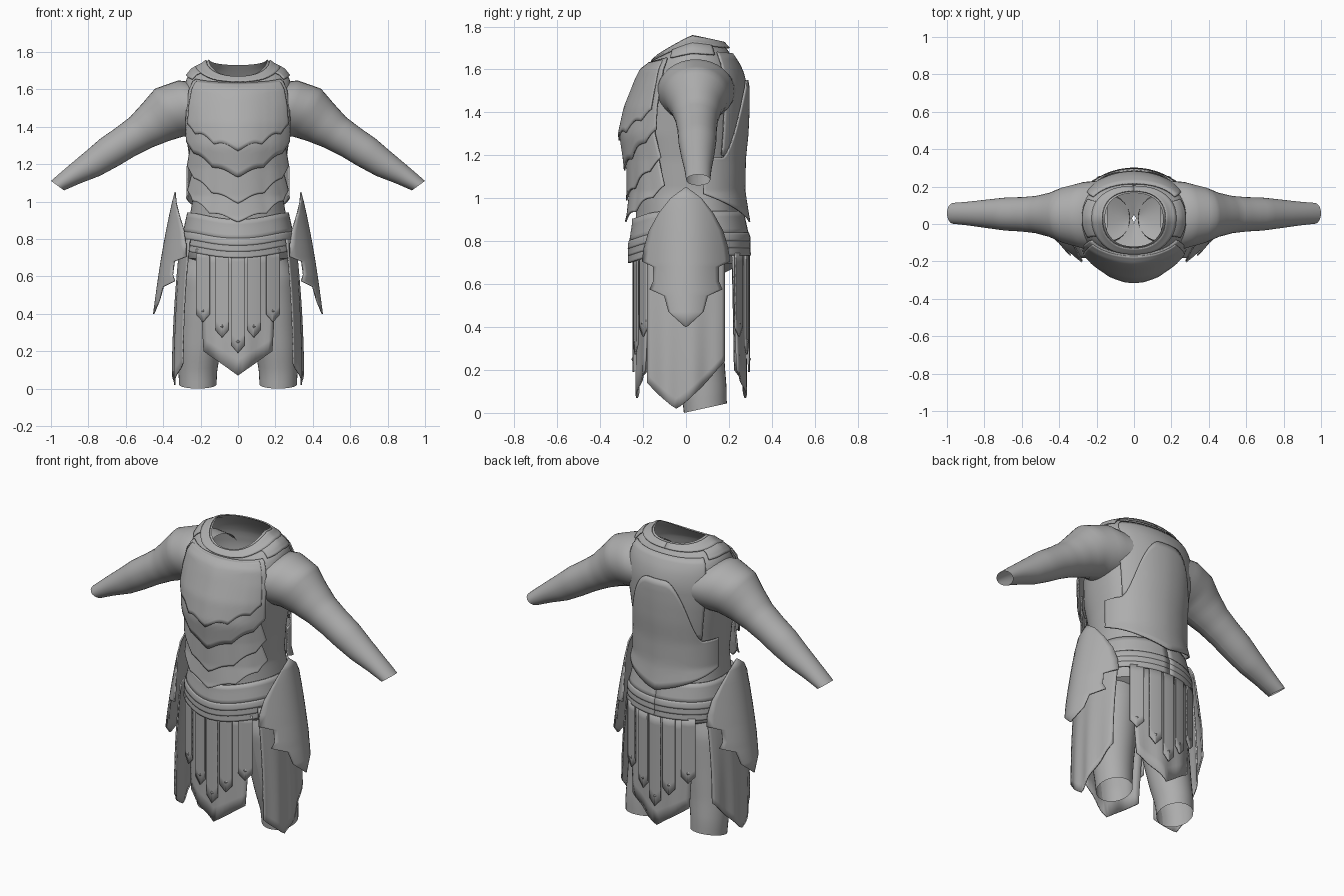
import bpy
import math
from math import sin, cos, pi

if "Cube" in bpy.data.objects:
    bpy.data.objects.remove(bpy.data.objects["Cube"])

grey = bpy.data.materials.new("plain grey")
grey.use_nodes = True
colour = (0.42, 0.42, 0.42, 1)
grey.diffuse_color = colour
grey.node_tree.nodes["Principled BSDF"].inputs["Base Color"].default_value = colour


def lerp(a, b, t):
    return a + (b - a) * t


def smooth(t):
    t = min(max(t, 0), 1)
    return t * t * (3 - 2 * t)


def table(rows, z):
    """Interpolate the columns of rows by their first value."""
    z = min(max(z, rows[0][0]), rows[-1][0])
    for a, b in zip(rows, rows[1:]):
        if z <= b[0]:
            t = (z - a[0]) / (b[0] - a[0])
            return [lerp(p, q, t) for p, q in zip(a, b)][1:]


def patch(name, fn, nu, rows, thick=0.008):
    """Grid surface of fn(u, v), u from -1 to 1, v from 0 to 1."""
    vs = rows if isinstance(rows, list) else [j / rows for j in range(rows + 1)]
    verts = [fn(2 * i / nu - 1, v) for v in vs for i in range(nu + 1)]
    n = nu + 1
    faces = [(j * n + i, j * n + i + 1, (j + 1) * n + i + 1, (j + 1) * n + i)
             for j in range(len(vs) - 1) for i in range(nu)]
    mesh = bpy.data.meshes.new(name)
    mesh.from_pydata(verts, [], faces)
    mesh.validate()
    mesh.materials.append(grey)
    obj = bpy.data.objects.new(name, mesh)
    bpy.context.collection.objects.link(obj)
    bpy.ops.object.select_all(action='DESELECT')
    obj.select_set(True)
    bpy.context.view_layer.objects.active = obj
    bpy.ops.object.shade_smooth_by_angle(angle=math.radians(40))
    if thick:
        mod = obj.modifiers.new("thickness", 'SOLIDIFY')
        mod.thickness = thick
        mod.offset = 0
    return obj


# Torso cross-sections: height, half width, front depth, back depth
BODY = [(0.60, .01, -.02, .04), (0.66, .2, .13, .19), (0.70, .27, .21, .25),
        (0.82, .275, .225, .262), (0.92, .258, .215, .245), (1.03, .24, .22, .23),
        (1.18, .252, .24, .235), (1.30, .27, .263, .25), (1.42, .288, .242, .258),
        (1.52, .295, .207, .26), (1.60, .29, .18, .245), (1.66, .275, .155, .22),
        (1.71, .235, .14, .195), (1.735, .185, .13, .18), (1.76, .155, .12, .165)]


def surf(a, z, off=0.0):
    """Point on the torso; a is the angle from the front."""
    w, f, b = table(BODY, z)
    mid = 0.03
    s, c = sin(a), cos(a)
    keel = max(0, 1 - abs(s) * 2) * min(1, max(0, (1.7 - z) / 0.15))
    d = f + mid + 0.018 * keel if c > 0 else b - mid + 0.01 * keel
    t = max(0, (z - 1.6) / 0.16)
    drop = t * (0.09 * max(0, c) + 0.03 * max(0, -c))
    return (math.copysign((w + off) * abs(s) ** 0.87, s),
            mid - math.copysign((d + off) * abs(c) ** 0.87, c), z - drop)


patch("torso", lambda u, v: surf(u * pi, lerp(0.60, 1.76, v)), 64, 48, 0)


# Front armour: overlapping scalloped plates whose sides end in raised points
def lame(name, low, rise, top, half, off_low, off_top, cusp=0.02):
    def fn(u, v):
        bottom = low + rise * abs(u) ** 1.3 + cusp * abs(sin(2.5 * pi * u))
        upper = top + 0.6 * rise * u * u * (top < 1.5)
        return surf(u * half * lerp(1, 0.88, v), lerp(bottom, upper, v),
                    lerp(off_low, off_top, v))
    patch(name, fn, 50, 18)


lame("belly_plate_low", 0.89, 0.15, 1.10, 1.18, 0.045, 0.012)
lame("belly_plate_high", 0.99, 0.18, 1.22, 1.14, 0.04, 0.012)
lame("breastplate", 1.13, 0.17, 1.68, 1.08, 0.034, 0.01)
lame("chest_plate", 1.27, 0.12, 1.67, 0.95, 0.034, 0.016, 0.025)

# Back armour: upper plate under an arched lower plate with a pointed hem
patch("upper_back_plate", lambda u, v: surf(
    pi + u * 0.95, lerp(1.20, 1.69, v), 0.01), 32, 14)
patch("lower_back_plate", lambda u, v: surf(
    pi + u * 1.4, lerp(0.89 + 0.13 * abs(u), 1.55 - 0.36 * smooth((abs(u) - 0.1) / 0.6), v),
    lerp(0.036, 0.022, v)), 48, 18)

# Collar with a point at the front, and shoulder straps
patch("collar", lambda u, v: surf(
    u * pi, lerp(1.722 - 0.03 * max(0, cos(u * pi)) ** 6, 1.755, v),
    lerp(0.014, 0.008, v)), 64, 5)
for s, side in ((1, "left"), (-1, "right")):
    patch(side + "_shoulder_strap", lambda u, v: surf(
        s * pi / 2 + u * 0.5, lerp(1.675, 1.728, v), 0.012), 16, 5)

# Arms: x, height, radius, depth radius, tilt of the section
ARM = [(.16, 1.50, .13, .19, 8), (.27, 1.50, .155, .178, 18), (.37, 1.475, .148, .15, 30),
       (.44, 1.425, .123, .12, 35), (.52, 1.37, .1, .1, 35), (.60, 1.32, .091, .092, 33),
       (.69, 1.262, .087, .088, 33), (.78, 1.20, .075, .077, 33), (.88, 1.14, .056, .064, 40),
       (.965, 1.085, .043, .056, 54)]
LEG = [(0, .215, .09, .1), (.08, .215, .085, .104), (.2, .205, .065, .115),
       (.4, .185, .045, .13), (.6, .165, .03, .142), (.72, .14, .03, .12)]


def arm_point(s, u, v):
    i = v * (len(ARM) - 1)
    x, z, r, ry, tilt = table([(k,) + row for k, row in enumerate(ARM)], i)
    a, n = u * pi, math.radians(tilt)
    return (s * (x + r * cos(a) * sin(n)), 0.045 + 0.012 * v + ry * sin(a),
            z + r * cos(a) * cos(n))


def leg_point(s, u, v):
    z = lerp(0, 0.72, v)
    x, y, r = table(LEG, z)
    a = u * pi
    slant = (1 - v) * (0.022 + 0.022 * cos(a))
    return (s * (x + r * sin(a)), y + r * cos(a), z + slant)


# Hip shields: height, half width with barbed notches
SHIELD = [(.40, .002), (.47, .08), (.545, .10), (.575, .168), (.61, .152), (.68, .15),
          (.705, .203), (.77, .194), (.85, .17), (.93, .125), (1.0, .07), (1.05, .002)]
SHIELD_ROWS = [(row[0] - 0.4) / 0.65 for row in SHIELD]


def shield_point(s, u, v):
    z = lerp(0.4, 1.05, v)
    y = u * table(SHIELD, z)[0]
    return (s * (0.335 + 0.115 * (1 - v) ** 0.9 + 0.006 * sin(pi * v) - 3.1 * y * y), y, z)


def side_skirt_point(s, u, v):
    y = u * 0.18
    bottom = 0.02 + 0.17 * abs(u + 0.25) ** 1.2
    z = lerp(bottom, 0.80, v)
    return (s * (0.345 - 0.04 * v * v + 0.006 * sin(u * 9) * (1 - v) - 1.5 * y * y), y, z)


for s, side in ((1, "left"), (-1, "right")):
    patch(side + "_arm", lambda u, v: arm_point(s, u, v), 32, 36, 0)
    patch(side + "_leg", lambda u, v: leg_point(s, u, v), 32, 20, 0)
    patch(side + "_hip_shield", lambda u, v: shield_point(s, u, v), 16, SHIELD_ROWS)
    patch(side + "_side_skirt", lambda u, v: side_skirt_point(s, u, v), 24, 16)


# Belt: a wide sash over three narrow bands, dipping at the front
def band(name, low, high, off_low, off_high):
    def fn(u, v):
        a = u * pi
        x, y, z = surf(a, lerp(low, high, v), lerp(off_low, off_high, v))
        return (x, y, z - 0.035 * max(0, cos(a)) ** 4)
    patch(name, fn, 64, 4, 0.01)


band("belt_sash", 0.83, 0.94, 0.018, 0.012)
for k in range(3):
    band("belt_band_%d" % (k + 1), 0.80 - 0.033 * k, 0.838 - 0.033 * k,
         0.026 + 0.004 * k, 0.02 + 0.004 * k)


# Skirt: cloth panel and five pointed straps, front and back
def hanging(name, side, xc, half, tip, rise, depth, taper=0.0, wave=0.0):
    def fn(u, v):
        x = xc + u * half * (1 - taper * (1 - v))
        z = lerp(tip + rise * abs(u), 0.745, v)
        y = depth - 1.3 * x * x + wave * (1 - v) * sin(u * 8)
        return (x, side * y, z)
    patch(name, fn, 16, 8)


for side, word, depth in ((-1, "front", 0.24), (1, "back", 0.288)):
    hanging(word + "_skirt_panel", side, 0, 0.215, 0.07, 0.13, depth - 0.012, 0.15, 0.006)
    for k in range(-2, 3):
        xc = (0, 0.085, 0.187)[abs(k)] * (1 if k > 0 else -1)
        tip = 0.19 + 0.083 * abs(k)
        hanging("%s_strap_%d" % (word, k + 3), side, xc, 0.035, tip, 0.04, depth + 0.005)
        # Stud near the strap point
        bpy.ops.mesh.primitive_cone_add(
            vertices=4, radius1=0.014, depth=0.008, rotation=(-side * pi / 2, 0, 0),
            location=(xc, side * (depth + 0.011 - 1.3 * xc * xc), tip + 0.06))
        stud = bpy.context.object
        stud.name = "%s_stud_%d" % (word, k + 3)
        stud.data.materials.append(grey)
